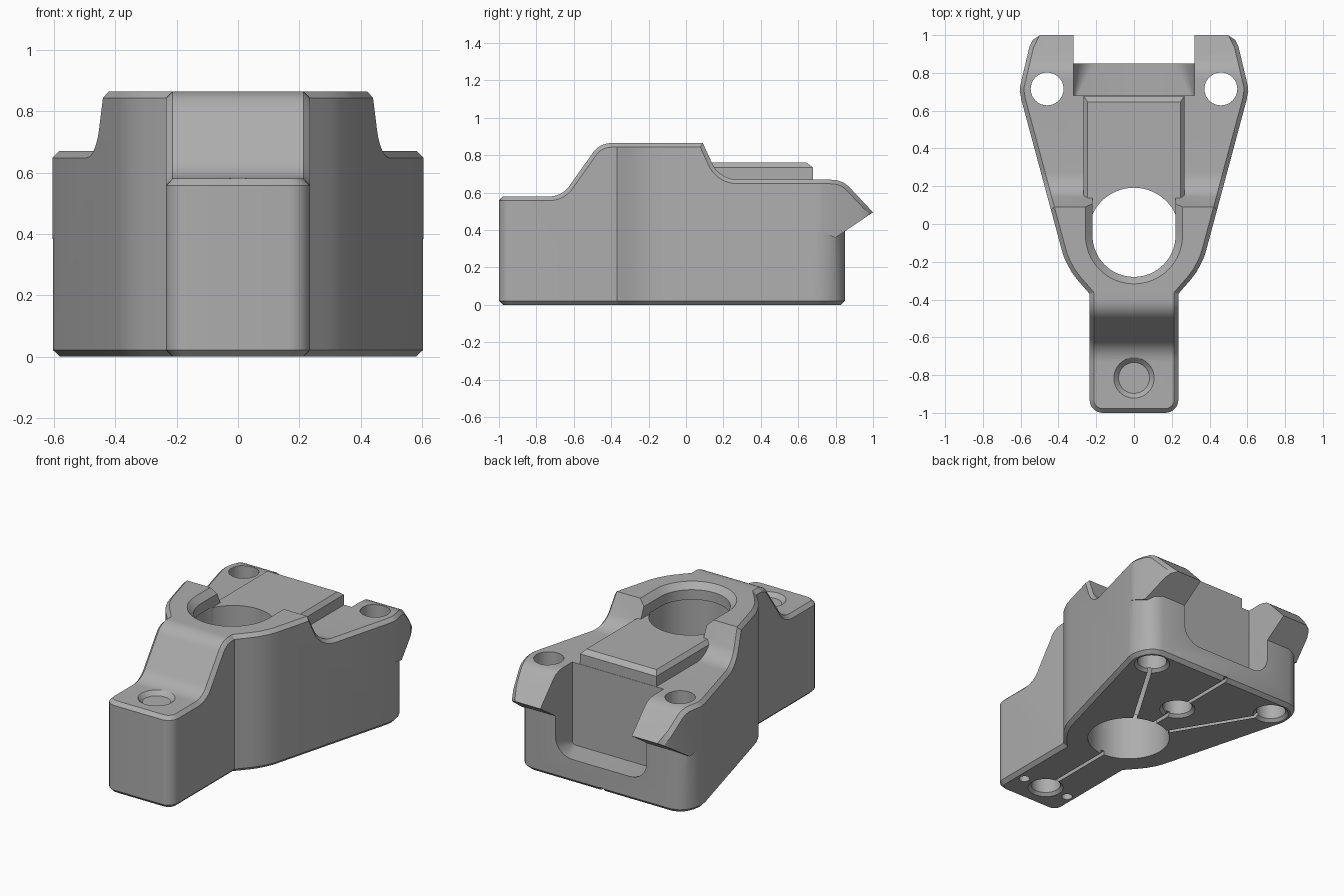
import bpy, bmesh
from math import sin, cos, pi, radians
from mathutils import Vector

cube = bpy.data.objects.get("Cube")
if cube:
    bpy.data.objects.remove(cube, do_unlink=True)

grey = bpy.data.materials.new("machined grey")
grey.use_nodes = True
colour = (0.42, 0.42, 0.42, 1)
grey.diffuse_color = colour
grey.node_tree.nodes["Principled BSDF"].inputs["Base Color"].default_value = colour


def arc(cx, cy, r, a0, a1, n=10):
    steps = [radians(a0 + (a1 - a0) * i / n) for i in range(n + 1)]
    return [(cx + r * cos(a), cy + r * sin(a)) for a in steps]


def mirrored(half):
    return half + [(-x, y) for x, y in reversed(half)]


def loft(name, ring_a, ring_b):
    """Closed solid between two rings of equal length."""
    bm = bmesh.new()
    a = [bm.verts.new(p) for p in ring_a]
    b = [bm.verts.new(p) for p in ring_b]
    n = len(a)
    bm.faces.new(a)
    bm.faces.new(b)
    for i in range(n):
        j = (i + 1) % n
        bm.faces.new((a[i], a[j], b[j], b[i]))
    bmesh.ops.recalc_face_normals(bm, faces=bm.faces)
    mesh = bpy.data.meshes.new(name)
    bm.to_mesh(mesh)
    bm.free()
    mesh.materials.append(grey)
    obj = bpy.data.objects.new(name, mesh)
    bpy.context.collection.objects.link(obj)
    return obj


def plan_solid(name, pts, z0, z1, top=None):
    return loft(name, [(x, y, z0) for x, y in pts], [(x, y, z1) for x, y in top or pts])


def side_solid(name, pts, x0, x1):
    return loft(name, [(x0, y, z) for y, z in pts], [(x1, y, z) for y, z in pts])


def combine(obj, other, operation):
    mod = obj.modifiers.new("combine", 'BOOLEAN')
    mod.object, mod.operation, mod.solver = other, operation, 'EXACT'
    bpy.context.view_layer.objects.active = obj
    bpy.ops.object.modifier_apply(modifier=mod.name)
    bpy.data.objects.remove(other, do_unlink=True)


def chamfer(obj, rule, size=0.022):
    """Flat chamfer on the sharp edges that pass the rule."""
    bm = bmesh.new()
    bm.from_mesh(obj.data)
    bmesh.ops.remove_doubles(bm, verts=bm.verts, dist=0.0005)
    bmesh.ops.dissolve_limit(bm, angle_limit=0.01, verts=bm.verts, edges=bm.edges)
    chosen = []
    for e in bm.edges:
        d = (e.verts[1].co - e.verts[0].co).normalized()
        if len(e.link_faces) == 2 and e.calc_face_angle() > radians(60) and abs(d.z) < 0.97:
            if rule((e.verts[0].co + e.verts[1].co) / 2, d):
                chosen.append(e)
    bmesh.ops.bevel(bm, geom=chosen, offset=size, segments=1, profile=0.5,
                    affect='EDGES', clamp_overlap=False)
    bm.to_mesh(obj.data)
    bm.free()


# Body: plan outline crossed with the side profile
outline = mirrored(
    arc(0.165, -0.93, 0.07, -90, 0, 8)
    + [(0.235, -0.37), (0.265, -0.335), (0.30, -0.295), (0.33, -0.255), (0.355, -0.21),
       (0.373, -0.17), (0.386, -0.125), (0.597, 0.66), (0.603, 0.70), (0.594, 0.75),
       (0.573, 0.797), (0.54, 0.832), (0.49, 0.85)])
profile = [(-1.1, 0), (-1.1, 0.58)]
profile += arc(-0.73, 0.71, 0.13, -90, -30, 8)
profile += arc(-0.40, 0.745, 0.12, 150, 90, 8)
profile += [(0.09, 0.865)]
profile += arc(0.275, 0.82, 0.15, 210, 270, 8)
profile += [(0.77, 0.67), (0.86, 0.58), (0.95, 0.58), (0.95, 0)]

body = plan_solid("mount_body", outline, -0.1, 1)
combine(body, side_solid("profile", profile, -1, 1), 'INTERSECT')
chamfer(body, lambda c, d: abs(d.x) < 0.98 or c.y < -0.9 or c.z < 0.05)

# Overhanging rear lugs, wedge shaped from the side
lug_profile = [(0.5, 0.45), (0.5, 0.67), (0.77, 0.67), (0.81, 0.666), (0.845, 0.653),
               (0.87, 0.633), (1.0, 0.495), (0.8, 0.36)]
lug_plan = [(0.32, 0.45), (0.5, 0.45), (0.598, 0.68), (0.605, 0.70), (0.603, 0.73),
            (0.553, 0.94), (0.535, 0.975), (0.50, 0.998), (0.47, 1.02), (0.32, 1.02)]
for side in (1, -1):
    lug = plan_solid("lug", [(side * x, y) for x, y in lug_plan], 0, 1)
    combine(lug, side_solid("profile", lug_profile, -1, 1), 'INTERSECT')
    chamfer(lug, lambda c, d: abs(d.x) < 0.98 and c.z > 0.5 and abs(c.x) > 0.33 and c.y > 0.55)
    combine(body, lug, 'UNION')

# Raised pad behind the bore
block_base = [(-0.267, 0.0), (0.267, 0.0), (0.267, 0.678), (-0.267, 0.678)]
block_top = [(-0.245, 0.0), (0.245, 0.0), (0.245, 0.645), (-0.245, 0.645)]
combine(body, plan_solid("pad_base", block_base, 0.6, 0.735), 'UNION')
combine(body, plan_solid("pad_top", block_base, 0.735, 0.76, block_top), 'UNION')


# Rear pocket between the lugs, its lower corners growing rounder outward
def pocket_ring(y, r):
    half = [(0.0, 0.15)] + arc(0.32 - r, 0.15 + r, r, -90, 0, 8) + [(0.32, 1.1)]
    full = half + [(-x, z) for x, z in reversed(half[1:])]
    return [(x, y, z) for x, z in full]


combine(body, loft("pocket", pocket_ring(0.68, 0.02), pocket_ring(1.1, 0.26)), 'DIFFERENCE')


def cut(pts, z0, z1, top=None):
    combine(body, plan_solid("cutter", pts, z0, z1, top), 'DIFFERENCE')


def circle(x, y, r, n=32):
    return arc(x, y, r, 0, 360 - 360 / n, n - 1)


# Bore with a horseshoe lip above it
def horseshoe(r):
    return arc(0, -0.06, r, 180, 360, 32) + [(r, 0.3), (-r, 0.3)]


bore_y = -0.05
cut(circle(0, bore_y, 0.242, 64), -0.1, 0.765)
cut(horseshoe(0.22), 0.76, 1)
cut(horseshoe(0.22), 0.828, 0.87, horseshoe(0.262))

# Screw holes, with countersinks underneath
screws = [(0, -0.815, 1), (0.46, 0.715, 1), (-0.46, 0.715, 1), (0, 0.4, 0.3)]
for x, y, depth in screws:
    cut(circle(x, y, 0.087), -0.1, depth)
    cut(circle(x, y, 0.115), -0.01, 0.025, circle(x, y, 0.08))
cut(circle(0, -0.815, 0.082), 0.555, 0.585, circle(0, -0.815, 0.112))
for x in (0.165, -0.165):
    cut(circle(x, -0.815, 0.032, 20), -0.1, 0.2)

# Thin grooves across the underside
grooves = [((0, -0.2), (0, -0.8)), ((0, 0.1), (0, 0.95)),
           ((0, bore_y), (0.46, 0.715)), ((0, bore_y), (-0.46, 0.715))]
for a, b in grooves:
    a, b = Vector(a), Vector(b)
    d = (b - a).normalized() * 0.012
    n = Vector((-d.y, d.x))
    cut([tuple(p) for p in (a + n, b + n, b - n, a - n)], -0.1, 0.025)

bpy.ops.object.select_all(action='DESELECT')
body.select_set(True)
bpy.context.view_layer.objects.active = body
bpy.ops.object.shade_smooth_by_angle(angle=radians(28))
